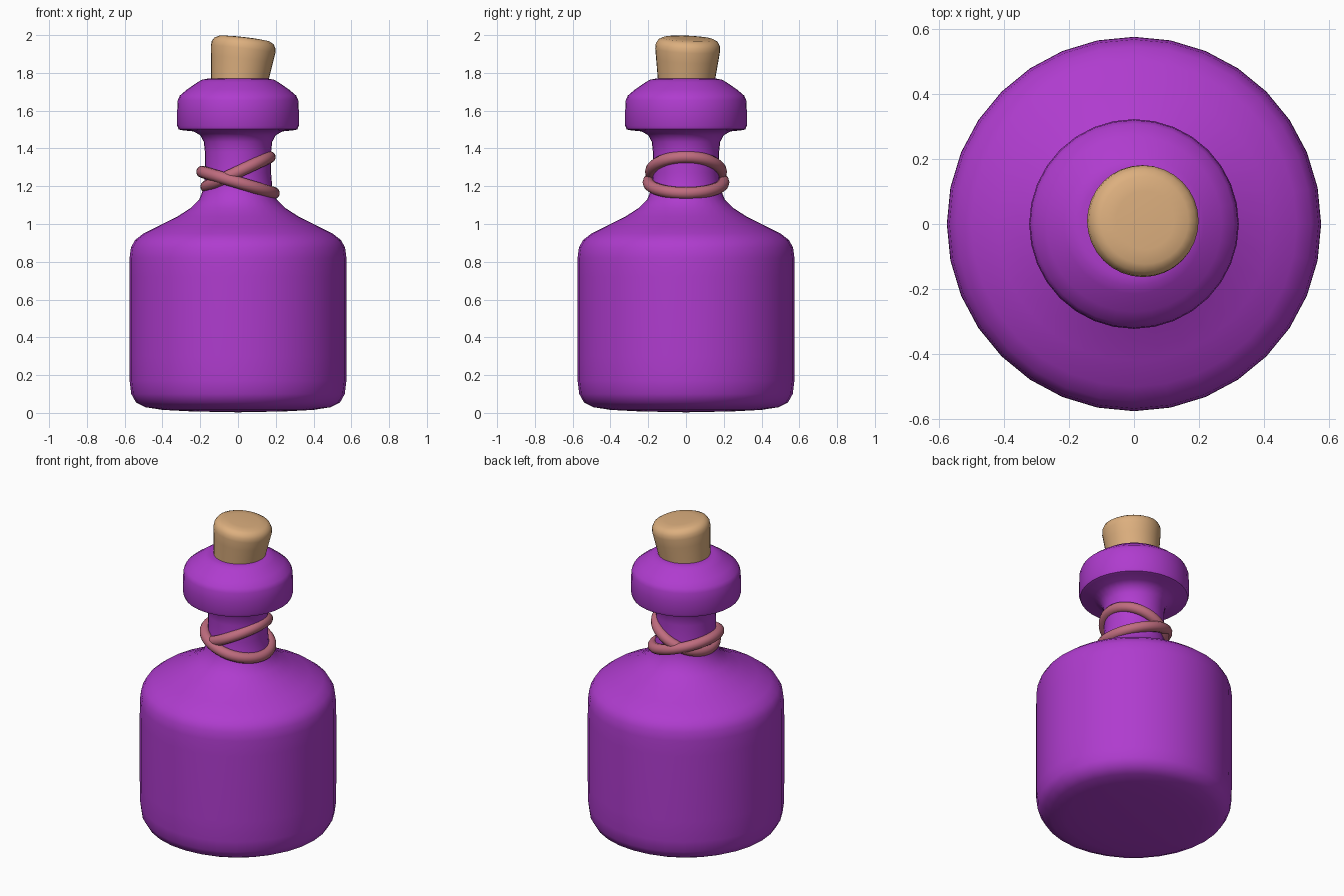
import bpy, bmesh, math
from mathutils import Vector

if "Cube" in bpy.data.objects:
    bpy.data.objects.remove(bpy.data.objects["Cube"])


def material(name, rgb):
    m = bpy.data.materials.new(name)
    m.diffuse_color = (*rgb, 1)
    m.use_nodes = True
    m.node_tree.nodes["Principled BSDF"].inputs["Base Color"].default_value = m.diffuse_color
    return m


def finish(obj, mat, angle=50):
    obj.data.materials.append(mat)
    bpy.ops.object.select_all(action='DESELECT')
    obj.select_set(True)
    bpy.context.view_layer.objects.active = obj
    bpy.ops.object.shade_smooth_by_angle(angle=math.radians(angle))


def lathe(name, profile, mat, sides=32):
    """Revolve (radius, z) points around the z axis."""
    bm = bmesh.new()
    verts = [bm.verts.new((r, 0, z)) for r, z in profile]
    edges = [bm.edges.new(pair) for pair in zip(verts, verts[1:])]
    bmesh.ops.spin(bm, geom=verts + edges, cent=(0, 0, 0), axis=(0, 0, 1),
                   angle=math.tau, steps=sides, use_duplicate=False)
    bmesh.ops.remove_doubles(bm, verts=bm.verts, dist=1e-4)
    bmesh.ops.recalc_face_normals(bm, faces=bm.faces)
    mesh = bpy.data.meshes.new(name)
    bm.to_mesh(mesh)
    bm.free()
    obj = bpy.data.objects.new(name, mesh)
    bpy.context.collection.objects.link(obj)
    finish(obj, mat)
    return obj


purple = material("purple_glass", (0.43, 0.045, 0.62))
tan = material("cork", (0.72, 0.43, 0.21))
rose = material("cord", (0.52, 0.15, 0.21))

# Bottle: rounded base, body, shoulder, neck and flared lip
lathe("bottle", [
    (0, 0.003), (0.25, 0.008), (0.40, 0.016), (0.49, 0.03), (0.54, 0.055),
    (0.565, 0.10), (0.574, 0.17), (0.575, 0.30), (0.575, 0.72), (0.574, 0.82),
    (0.567, 0.875), (0.545, 0.915), (0.50, 0.95), (0.42, 0.99), (0.32, 1.04),
    (0.25, 1.085), (0.205, 1.13), (0.182, 1.19), (0.175, 1.27), (0.175, 1.38),
    (0.181, 1.435), (0.20, 1.47), (0.235, 1.49), (0.30, 1.497), (0.315, 1.502),
    (0.322, 1.52), (0.322, 1.60), (0.319, 1.655), (0.308, 1.68), (0.27, 1.712),
    (0.215, 1.75), (0.19, 1.764), (0.165, 1.769), (0.13, 1.768), (0.12, 1.65),
], purple)

# Cork: tapered stopper leaning out of the mouth
cork = lathe("cork_stopper", [
    (0, -0.12), (0.138, -0.12), (0.152, 0.0), (0.165, 0.10), (0.172, 0.155),
    (0.170, 0.18), (0.158, 0.201), (0.135, 0.213), (0.09, 0.217), (0, 0.218),
], tan)
cork.location = (0.009, 0.002, 1.77)
cork.rotation_mode = 'QUATERNION'
cork.rotation_quaternion = Vector((0, 0, 1)).rotation_difference(
    Vector((0.115, 0.045, 1)))

# Two tilted cord loops around the neck
for name, z, major, tilt in (("upper_cord_loop", 1.276, 0.185, -25),
                             ("lower_cord_loop", 1.22, 0.198, 16.5)):
    bpy.ops.mesh.primitive_torus_add(
        major_segments=40, minor_segments=12, major_radius=major,
        minor_radius=0.032, location=(0, 0, z),
        rotation=(0, math.radians(tilt), 0))
    loop = bpy.context.object
    loop.name = name
    finish(loop, rose)
